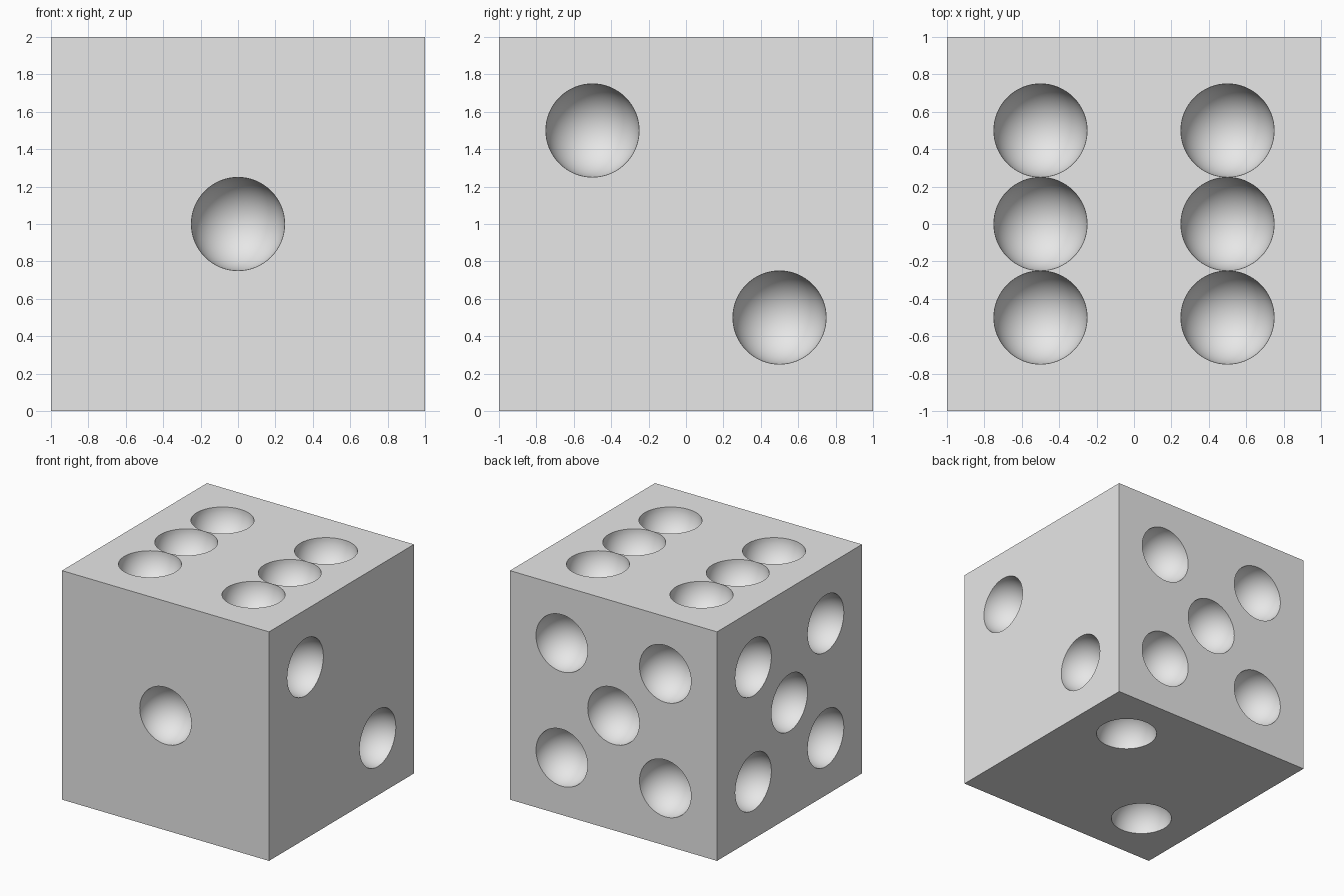
import bpy
import bmesh
import math
from mathutils import Vector, Matrix

if "Cube" in bpy.data.objects:
    bpy.data.objects.remove(bpy.data.objects["Cube"], do_unlink=True)

RADIUS = 0.25
CENTRE = Vector((0, 0, 1))

# One plain grey for the whole die
grey = bpy.data.materials.new("light grey")
grey.use_nodes = True
colour = (0.8, 0.8, 0.8, 1)
grey.diffuse_color = colour
grey.node_tree.nodes["Principled BSDF"].inputs["Base Color"].default_value = colour


def make_object(name, bm):
    mesh = bpy.data.meshes.new(name)
    bm.to_mesh(mesh)
    bm.free()
    mesh.materials.append(grey)
    obj = bpy.data.objects.new(name, mesh)
    bpy.context.collection.objects.link(obj)
    return obj


# Pip layouts, as positions across each face
h = 0.5
one = [(0, 0)]
falling = [(-h, h), (h, -h)]
rising = [(-h, -h), (h, h)]
five = one + falling + rising
six = [(x, y) for x in (-h, h) for y in (-h, 0, h)]

# Outward direction, direction across the face, and its pips
X, Y, Z = Vector((1, 0, 0)), Vector((0, 1, 0)), Vector((0, 0, 1))
faces = [(-Y, X, one), (X, Y, falling), (Z, X, six),
         (Y, -X, five), (-X, -Y, five), (-Z, -X, falling)]

# Bowl cutters: the lower half of a sphere with its rim raised past the face
bm = bmesh.new()
for normal, across, pips in faces:
    up = normal.cross(across)
    turn = Matrix((across, up, normal)).transposed().to_4x4()
    for u, v in pips:
        ball = bmesh.ops.create_uvsphere(bm, u_segments=64, v_segments=32, radius=RADIUS)
        verts = ball["verts"]
        bmesh.ops.delete(bm, geom=[p for p in verts if p.co.z > 0.001], context="VERTS")
        verts = [p for p in verts if p.is_valid]
        rim = [e for e in {e for p in verts for e in p.link_edges} if e.is_boundary]
        bmesh.ops.contextual_create(bm, geom=rim)
        for p in verts:
            if p.co.z > -0.001:
                p.co.z = 0.05
        place = Matrix.Translation(CENTRE + normal + across * u + up * v)
        bmesh.ops.transform(bm, matrix=place @ turn, verts=verts)
bmesh.ops.recalc_face_normals(bm, faces=bm.faces)
cutter = make_object("pip_cutter", bm)
cutter.hide_render = True

# Die body with the pips hollowed out
bm = bmesh.new()
bmesh.ops.create_cube(bm, size=2, matrix=Matrix.Translation(CENTRE))
die = make_object("die_body", bm)
cut = die.modifiers.new("pips", "BOOLEAN")
cut.operation = "DIFFERENCE"
cut.solver = "EXACT"
cut.object = cutter

bpy.ops.object.select_all(action="DESELECT")
die.select_set(True)
bpy.context.view_layer.objects.active = die
bpy.ops.object.modifier_apply(modifier=cut.name)
bpy.data.objects.remove(cutter, do_unlink=True)
bpy.ops.object.shade_smooth_by_angle(angle=math.radians(30))
